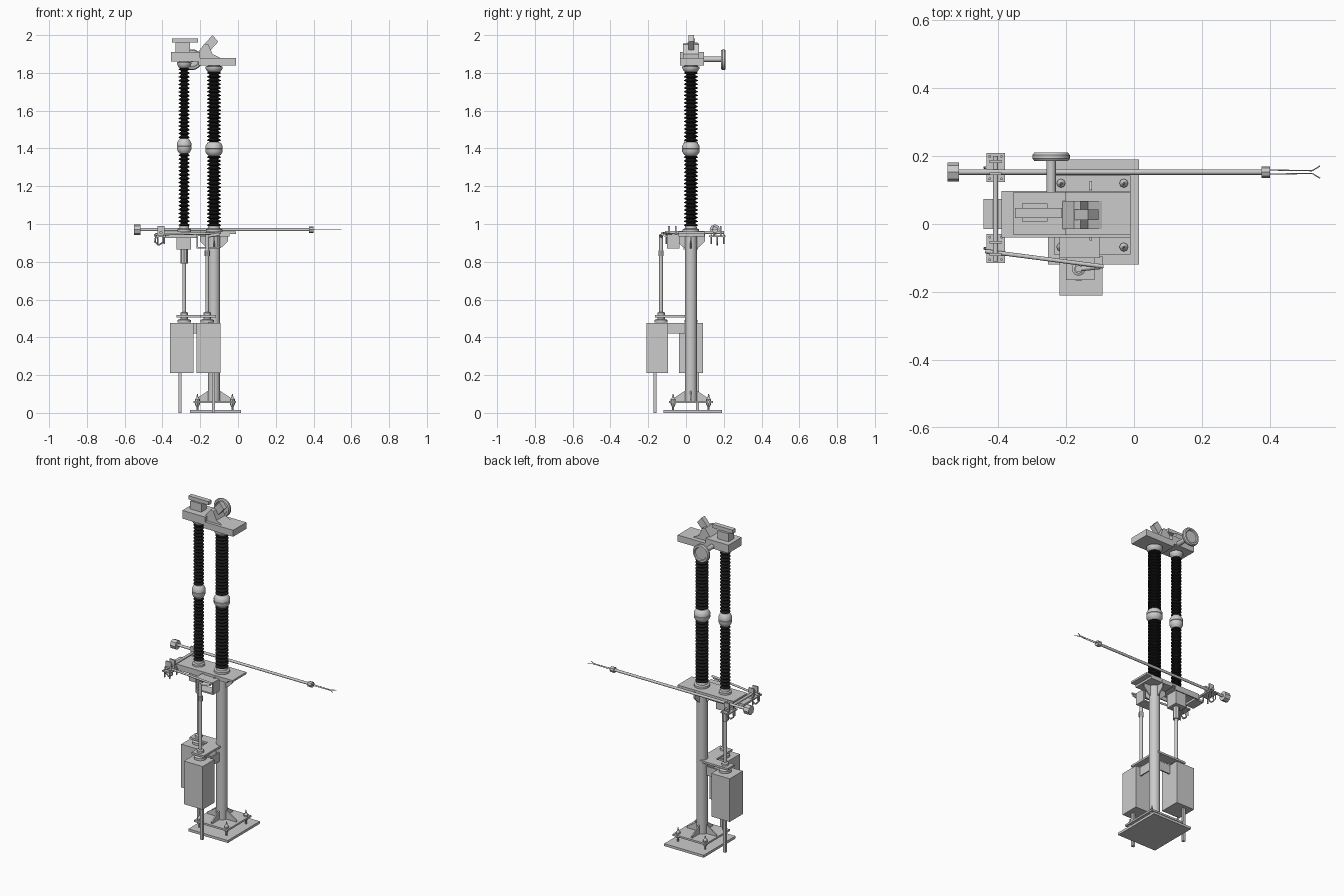
import bpy, bmesh, math
from mathutils import Vector

if "Cube" in bpy.data.objects:
    bpy.data.objects.remove(bpy.data.objects["Cube"])

black = bpy.data.materials.new("black_rubber")
black.diffuse_color = (0.01, 0.01, 0.01, 1)
black.use_nodes = True
black.node_tree.nodes["Principled BSDF"].inputs["Base Color"].default_value = black.diffuse_color
CX, CY, RX = -0.127, 0.026, -0.285     # column axis, rotating insulator x


def finish(name, bm, smooth=False, mat=None):
    bmesh.ops.recalc_face_normals(bm, faces=bm.faces)
    me = bpy.data.meshes.new(name)
    bm.to_mesh(me)
    bm.free()
    ob = bpy.data.objects.new(name, me)
    bpy.context.collection.objects.link(ob)
    if mat:
        me.materials.append(mat)
    if smooth:
        bpy.ops.object.select_all(action='DESELECT')
        bpy.context.view_layer.objects.active = ob
        ob.select_set(True)
        bpy.ops.object.shade_smooth_by_angle(angle=math.radians(35))
    return ob


def box(name, x0, x1, y0, y1, z0, z1):
    bm = bmesh.new()
    bmesh.ops.create_cube(bm, size=1)
    for v in bm.verts:
        v.co = (x1 if v.co.x > 0 else x0, y1 if v.co.y > 0 else y0, z1 if v.co.z > 0 else z0)
    return finish(name, bm)


def rod(name, a, b, r, n=16, r2=None):
    a, b = Vector(a), Vector(b)
    bm = bmesh.new()
    bmesh.ops.create_cone(bm, cap_ends=True, segments=n, radius1=r,
                          radius2=r if r2 is None else r2, depth=(b - a).length)
    q = (b - a).to_track_quat('Z', 'Y')
    for v in bm.verts:
        v.co = q @ v.co + (a + b) / 2
    return finish(name, bm, n > 8)


def lathe(name, x, y, prof, n=24, mat=None):
    bm = bmesh.new()
    rings = [[bm.verts.new((x + r * math.cos(i * math.tau / n), y + r * math.sin(i * math.tau / n), z))
              for i in range(n)] for r, z in prof]
    for p, q in zip(rings, rings[1:]):
        for i in range(n):
            bm.faces.new((p[i], p[(i + 1) % n], q[(i + 1) % n], q[i]))
    bm.faces.new(rings[0])
    bm.faces.new(rings[-1])
    return finish(name, bm, True, mat)


def prism(name, pts, y0, y1):
    """Extrude an x-z outline along y."""
    bm = bmesh.new()
    f = bm.faces.new([bm.verts.new((x, y0, z)) for x, z in pts])
    g = bmesh.ops.extrude_face_region(bm, geom=[f])
    bmesh.ops.translate(bm, vec=(0, y1 - y0, 0),
                        verts=[v for v in g['geom'] if isinstance(v, bmesh.types.BMVert)])
    return finish(name, bm)


def sheds(name, x, z0, z1, core, r, count=19):
    prof, p = [(core, z0)], (z1 - z0) / count
    for i in range(count):
        z = z0 + i * p
        prof += [(core, z + 0.1 * p), (r, z + 0.35 * p), (r, z + 0.5 * p), (core, z + 0.9 * p)]
    lathe(name, x, CY, prof + [(core, z1)], mat=black)


# Foundation plate, column foot, anchor bolts
box("foundation_plate", -0.253, 0.015, -0.12, 0.19, 0, 0.015)
box("column_foot_plate", -0.235, -0.01, -0.09, 0.143, 0.052, 0.063)
for sx in (-0.215, -0.03):
    for sy in (-0.068, 0.12):
        lathe("anchor_bolt", sx, sy, [(0.005, 0.015), (0.005, 0.03), (0.013, 0.045), (0.013, 0.072),
                                      (0.006, 0.08), (0.002, 0.1)], 8)
rod("column", (CX, CY, 0.06), (CX, CY, 0.955), 0.032, 32)

# Foot gussets and head gussets around the column
for k in range(4):
    for nm, pts in (("foot_gusset", [(0.03, 0.06), (0.1, 0.06), (0.1, 0.072), (0.03, 0.118)]),
                    ("head_gusset", [(0.03, 0.87), (0.045, 0.88), (0.075, 0.91), (0.075, 0.95), (0.03, 0.95)])):
        g = prism(nm, pts, -0.004, 0.004)
        g.location = (CX, CY, 0)
        g.rotation_euler = (0, 0, k * math.pi / 2)

# Insulator support frame
box("support_plate", -0.39, -0.01, -0.04, 0.097, 0.948, 0.96)
box("column_head_plate", -0.2, -0.045, -0.04, 0.097, 0.935, 0.948)
box("end_bracket", -0.444, -0.385, -0.015, 0.073, 0.935, 0.948)
for y in (-0.04, 0.09):
    box("support_side_flange", -0.39, -0.22, y, y + 0.007, 0.925, 0.95)
box("near_bearing_housing", -0.22, -0.1, -0.1, -0.035, 0.87, 0.878)
box("near_bearing_top", -0.22, -0.1, -0.1, -0.035, 0.937, 0.945)
for x in (-0.22, -0.108):
    box("near_bearing_side", x, x + 0.008, -0.1, -0.035, 0.87, 0.945)
box("main_bearing_housing", -0.325, -0.25, -0.012, 0.064, 0.865, 0.95)

# Two insulator stacks with metal joints
sheds("fixed_insulator_lower", CX, 0.985, 1.365, 0.024, 0.037)
sheds("fixed_insulator_upper", CX, 1.435, 1.81, 0.024, 0.037)
sheds("rotating_insulator_lower", RX, 0.985, 1.375, 0.018, 0.029)
sheds("rotating_insulator_upper", RX, 1.45, 1.83, 0.018, 0.029)
for x, r, a, b in ((CX, 0.046, 1.36, 1.435), (RX, 0.038, 1.372, 1.452)):
    h = b - a
    lathe("insulator_joint", x, CY, [(r * 0.6, a), (r * 0.8, a + 0.1 * h), (r, a + 0.3 * h),
          (r, a + 0.48 * h), (r * 0.93, a + 0.5 * h), (r, a + 0.52 * h), (r, a + 0.7 * h),
          (r * 0.8, a + 0.9 * h), (r * 0.6, b)])
    lathe("insulator_base", x, CY, [(r * 0.95, 0.96), (r * 0.95, 0.972), (r * 0.7, 0.976), (r * 0.65, 0.99)])
for x, r, a in ((CX, 0.046, 1.803), (RX, 0.038, 1.825)):
    lathe("insulator_cap", x, CY, [(r * 0.6, a), (r * 0.8, a + 0.006), (r, a + 0.022), (r, a + 0.03),
                                   (r * 0.7, a + 0.034), (r * 0.7, a + 0.045)])

# Current-carrying head
box("head_block_left", -0.355, -0.2, -0.033, 0.095, 1.86, 1.91)
box("head_block_right", -0.21, -0.01, -0.033, 0.095, 1.84, 1.88)
prism("head_hump", [(-0.215, 1.86), (-0.215, 1.905), (-0.177, 1.955), (-0.157, 1.95), (-0.135, 1.9), (-0.095, 1.88),
                    (-0.095, 1.86)], -0.015, 0.068)
prism("slanted_contact", [(-0.18, 1.95), (-0.135, 2.0), (-0.105, 1.965), (-0.15, 1.915)], 0.012, 0.043)
box("terminal_post", -0.33, -0.255, 0.008, 0.06, 1.91, 1.96)
box("terminal_bar", -0.35, -0.212, 0.018, 0.047, 1.96, 1.982)
rod("contact_arm", (-0.244, 0.09, 1.872), (-0.244, 0.2, 1.872), 0.014)
ring = lathe("contact_disc", 0, 0, [(0.036, -0.006), (0.04, -0.012), (0.05, -0.012), (0.055, -0.005), (0.055, 0.005),
                                   (0.05, 0.012), (0.04, 0.012), (0.036, 0.006)], 32)
ring.location = (-0.244, 0.198, 1.87)
ring.rotation_euler = (math.pi / 2, 0, 0)

# Earthing blade with counterweight and fork
RY, RZ = 0.153, 0.97
rod("earthing_blade", (-0.54, RY, RZ), (0.4, RY, RZ), 0.008)
rod("counterweight", (-0.55, RY, RZ), (-0.515, RY, RZ), 0.028, 8)
rod("blade_collar", (0.375, RY, RZ), (0.4, RY, RZ), 0.017, 8)
for s in (-1, 1):
    rod("fork_prong", (0.4, RY + s * 0.006, RZ), (0.525, RY + s * 0.004, RZ), 0.002, 6)
    rod("fork_tip", (0.525, RY + s * 0.004, RZ), (0.548, RY + s * 0.018, RZ), 0.002, 6)

# Blade hinge brackets with hooks, and cross shaft
for yc in (0.166, -0.072):
    box("hinge_plate", -0.435, -0.38, yc - 0.043, yc + 0.043, 0.93, 0.938)
    for s in (-1, 1):
        for x in (-0.425, -0.39):
            rod("hinge_bolt", (x, yc + s * 0.033, 0.895), (x, yc + s * 0.033, 0.945), 0.004, 8)
        box("hinge_cheek", -0.425, -0.39, yc + s * 0.018 - 0.004, yc + s * 0.018 + 0.004, 0.938, 0.99)
    hook = [(-0.435, 0.935), (-0.44, 0.905), (-0.42, 0.888), (-0.395, 0.905), (-0.395, 0.935)]
    for (x0, z0), (x1, z1) in zip(hook, hook[1:]):
        rod("hinge_hook", (x0, yc, z0), (x1, yc, z1), 0.004, 8)
rod("hinge_shaft", (-0.408, -0.11, 0.955), (-0.408, 0.2, 0.955), 0.008)
rod("blade_link", (-0.438, -0.08, 0.945), (-0.09, -0.125, 0.952), 0.006)
rod("link_crank", (-0.163, -0.132, 0.935), (-0.1, -0.125, 0.945), 0.008)

# Two drive units: rod, coupling, cabinet, cable trunk
for nm, x, y, top, cx, cy in (("main", RX, CY, 0.87, -0.308, 0.06), ("earthing", -0.163, -0.132, 0.945, -0.13, -0.163)):
    rod(nm + "_drive_rod", (x, y, 0.48), (x, y, top), 0.01)
    lathe(nm + "_rod_flange", x, y, [(0.035, 0.478), (0.035, 0.492), (0.02, 0.497), (0.02, 0.53), (0.01, 0.535)])
    box(nm + "_cable_trunk", cx - 0.008, cx + 0.008, cy - 0.008, cy + 0.008, 0, 0.22)
rod("main_coupling", (RX, CY, 0.79), (RX, CY, 0.865), 0.019, 8)
rod("earthing_coupling", (-0.163, -0.132, 0.83), (-0.163, -0.132, 0.86), 0.014, 8)
box("main_cabinet", -0.36, -0.235, -0.037, 0.09, 0.21, 0.475)
box("earthing_cabinet", -0.22, -0.093, -0.21, -0.095, 0.21, 0.475)

# Brackets tying rods and cabinets to the column
box("main_rod_guide", -0.325, CX, CY - 0.033, CY + 0.033, 0.505, 0.517)
box("earthing_rod_guide", -0.2, CX + 0.01, -0.165, 0.05, 0.505, 0.517)
for z in (0.25, 0.42):
    h = 0.055
    box("main_cabinet_bracket", -0.24, CX, CY - 0.004, CY + 0.004, z, z + h) if z > 0.4 else None
    box("earthing_cabinet_bracket", CX - 0.004, CX + 0.004, -0.1, CY, z, z + h) if z > 0.4 else None
